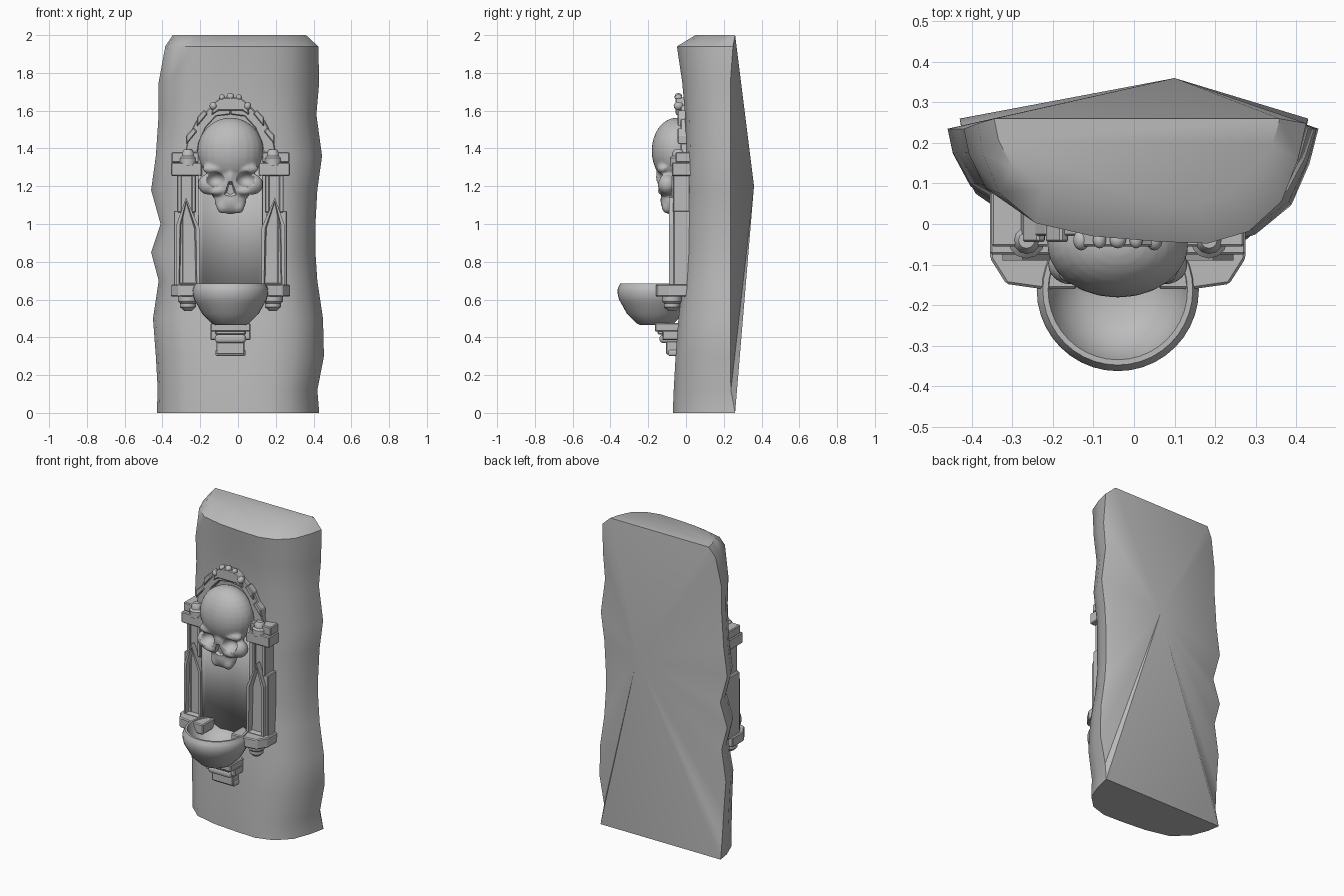
import bpy, bmesh, math
from mathutils import Matrix, Vector

cube = bpy.data.objects.get("Cube")
if cube:
    bpy.data.objects.remove(cube)

CX = -0.04  # centre line of the fountain
stone = bpy.data.materials.new("grey_stone")
stone.use_nodes = True
grey = (0.5, 0.5, 0.5, 1)
stone.diffuse_color = grey
bsdf = next(n for n in stone.node_tree.nodes if n.type == 'BSDF_PRINCIPLED')
bsdf.inputs["Base Color"].default_value = grey
bsdf.inputs["Roughness"].default_value = 0.8


def finish(name, bm, angle=35):
    bmesh.ops.recalc_face_normals(bm, faces=bm.faces)
    mesh = bpy.data.meshes.new(name)
    bm.to_mesh(mesh)
    bm.free()
    mesh.materials.append(stone)
    ob = bpy.data.objects.new(name, mesh)
    bpy.context.collection.objects.link(ob)
    bpy.ops.object.select_all(action='DESELECT')
    ob.select_set(True)
    bpy.context.view_layer.objects.active = ob
    if angle:
        bpy.ops.object.shade_smooth_by_angle(angle=math.radians(angle))
    return ob


def bevel(ob, width, segments=1):
    m = ob.modifiers.new("bevel", 'BEVEL')
    m.width, m.segments, m.limit_method = width, segments, 'ANGLE'


def prism(name, points, y0, y1, side=1, inset=0, width=0.005):
    """Front outline of (distance from centre line, z), extruded from y0 back to y1."""
    bm = bmesh.new()
    front = [bm.verts.new((CX + side * d, y0, z)) for d, z in points]
    face = bm.faces.new(front)
    made = bmesh.ops.extrude_face_region(bm, geom=[face])["geom"]
    back = [v for v in made if isinstance(v, bmesh.types.BMVert)]
    for v in back:
        v.co.y = y1
    bmesh.ops.recalc_face_normals(bm, faces=bm.faces)
    if inset:
        panel = [f for f in bm.faces if all(abs(v.co.y - y0) < 1e-5 for v in f.verts)]
        bmesh.ops.inset_individual(bm, faces=panel, thickness=inset, depth=0)
        bmesh.ops.inset_individual(bm, faces=panel, thickness=0.008, depth=-0.03)
    ob = finish(name, bm, 0)
    if width:
        bevel(ob, width)
    return ob


def box(name, d0, d1, y0, y1, z0, z1, side=1, width=0.005):
    return prism(name, [(d0, z0), (d1, z0), (d1, z1), (d0, z1)], y0, y1, side, 0, width)


def lathe(name, profile, x, y, steps=32):
    bm = bmesh.new()
    rings = [[bm.verts.new((x + r * math.cos(math.tau * i / steps),
                            y + r * math.sin(math.tau * i / steps), z))
              for i in range(steps)] for r, z in profile]
    for a, b in zip(rings, rings[1:]):
        for i in range(steps):
            j = (i + 1) % steps
            bm.faces.new((a[i], a[j], b[j], b[i]))
    bm.faces.new(rings[0])
    bm.faces.new(rings[-1])
    return finish(name, bm)


def balls(name, parts, angle=60):
    """Ellipsoids (centre, radii) in one mesh; off-centre ones are mirrored."""
    bm = bmesh.new()
    for (d, y, z), radii in parts:
        for s in ((1, -1) if d else (1,)):
            place = Matrix.Translation((CX + s * d, y, z)) @ Matrix.Diagonal((*radii, 1))
            bmesh.ops.create_uvsphere(bm, u_segments=24, v_segments=16, radius=1, matrix=place)
    return finish(name, bm, angle)


# Rock slab: levels of (z, left x, right x, front y), joined and closed at the back to one peak
levels = [(0, -.43, .43, -.07), (.12, -.425, .42, -.065), (.3, -.435, .455, -.055),
          (.5, -.45, .45, -.04), (.7, -.42, .42, -.015), (.85, -.46, .41, -.01),
          (1.0, -.41, .41, -.005), (1.18, -.46, .42, 0), (1.36, -.435, .445, 0),
          (1.58, -.42, .415, -.005), (1.75, -.42, .43, -.02), (1.94, -.385, .425, -.048),
          (2.0, -.345, .36, .05)]
section = [(-1, 1), (-.97, .75), (-.87, .42), (-.65, .17), (-.3, .06), (.1, .015), (.4, 0),
           (.65, .1), (.85, .35), (.95, .7), (1, 1)]
bm = bmesh.new()
rows = []
for z, x0, x1, y0 in levels:
    back = 0.26 - 0.025 * min(1, 4 * z * (2 - z))
    rows.append([bm.verts.new(((x0 + x1) / 2 + u * (x1 - x0) / 2, y0 + v * (back - y0), z))
                 for u, v in section])
for a, b in zip(rows, rows[1:]):
    for i in range(len(section) - 1):
        bm.faces.new((a[i], a[i + 1], b[i + 1], b[i]))
bm.faces.new(rows[0])
bm.faces.new(rows[-1])
peak = bm.verts.new((0.1, 0.36, 1.2))
rim = [r[0] for r in rows] + [r[-1] for r in reversed(rows)]
for a, b in zip(rim, rim[1:] + rim[:1]):
    bm.faces.new((a, b, peak))
finish("rock_slab", bm, 40)

# Curved niche wall between the piers
bm = bmesh.new()
strip = []
for i in range(17):
    t = -1 + i / 8
    strip.append([bm.verts.new((CX + 0.17 * t, -0.02 - 0.05 * t * t, z)) for z in (0.62, 1.36)])
for a, b in zip(strip, strip[1:]):
    bm.faces.new((a[0], b[0], b[1], a[1]))
wall = finish("niche_wall", bm)
solid = wall.modifiers.new("thickness", 'SOLIDIFY')
solid.thickness, solid.offset = 0.012, 0

# Piers, capitals, ledges and arch halves on both sides
for side, tag in ((1, "left"), (-1, "right")):
    prism(tag + "_lancet_panel", [(.165, .67), (.285, .67), (.285, 1.0), (.235, 1.14), (.165, .98)],
          -0.09, 0.04, side, 0.018, 0)
    box(tag + "_outer_pier", .25, .3, -0.065, 0.08, .67, 1.07, side)
    box(tag + "_upper_shaft", .19, .275, -0.055, 0.05, 1.0, 1.27, side, 0.015)
    for d in (.195, .27):
        box(tag + "_shaft_rib", d - .012, d + .012, -0.068, 0.02, 1.06, 1.27, side)
    box(tag + "_capital", .15, .315, -0.075, 0.08, 1.255, 1.325, side)
    box(tag + "_capital_step", .165, .312, -0.055, 0.08, 1.325, 1.38, side)
    knob_x = CX + side * .225
    lathe(tag + "_capital_knob", [(.045, 1.31), (.045, 1.35), (.034, 1.36), (.034, 1.375),
                                  (.02, 1.395)], knob_x, -0.04, 12)
    # Ledge with a splayed front corner
    bm = bmesh.new()
    plan = [(.1, .03), (.315, .03), (.315, -.085), (.275, -.148), (.19, -.16), (.1, -.16)]
    base = bm.faces.new([bm.verts.new((CX + side * d, y, .615)) for d, y in plan])
    up = bmesh.ops.extrude_face_region(bm, geom=[base])["geom"]
    bmesh.ops.translate(bm, vec=Vector((0, 0, .065)),
                        verts=[v for v in up if isinstance(v, bmesh.types.BMVert)])
    bevel(finish(tag + "_ledge", bm, 0), 0.006)
    lathe(tag + "_ledge_drop", [(.02, .54), (.042, .56), (.042, .58), (.052, .59), (.052, .625)],
          knob_x, -0.075, 12)
    prism(tag + "_arch", [(.24, 1.37), (.225, 1.46), (.18, 1.55), (.1, 1.625), (0, 1.65), (0, 1.58),
                          (.075, 1.57), (.13, 1.51), (.165, 1.43), (.175, 1.37)], -0.03, 0.05, side)
    for d, z in ((.222, 1.47), (.165, 1.565)):
        prism(tag + "_arch_leaf", [(d + .012, z - .05), (d + .012, z), (d - .025, z + .04),
                                   (d - .045, z + .02)], -0.045, 0.03, side)

# Crest over the arch
prism("crest", [(-.1, 1.575), (-.065, 1.6), (.065, 1.6), (.1, 1.575), (.09, 1.64), (.05, 1.67),
                (-.05, 1.67), (-.09, 1.64)], -0.055, 0.03)
balls("crest_scrolls", [((.09, -.04, 1.625), (.02, .025, .022)), ((.045, -.04, 1.67), (.016, .02, .016)),
                        ((0, -.04, 1.675), (.02, .02, .018))])

# Skull, fused from ellipsoids, with the sockets cut out
skull = balls("skull", [((0, -.05, 1.387), (.175, .132, .176)), ((0, -.06, 1.22), (.12, .09, .12)),
                        ((.08, -.12, 1.292), (.07, .035, .028)), ((.115, -.1, 1.21), (.058, .05, .055)),
                        ((.07, -.115, 1.175), (.055, .035, .025)), ((0, -.115, 1.25), (.03, .045, .06)),
                        ((0, -.085, 1.125), (.085, .05, .073)), ((.04, -.1, 1.095), (.035, .03, .04))])
remesh = skull.modifiers.new("fuse", 'REMESH')
remesh.mode, remesh.voxel_size, remesh.use_smooth_shade = 'VOXEL', 0.009, True
sockets = balls("socket_cutter", [((.08, -.165, 1.236), (.053, .075, .043))])
nose = prism("nose_cutter", [(-.032, 1.155), (0, 1.145), (.032, 1.155), (.008, 1.225), (-.008, 1.225)],
             -0.25, -0.115, 1, 0, 0)
for cutter in (sockets, nose):
    cutter.hide_render = True
    cutter.hide_viewport = True
    cut = skull.modifiers.new("cut", 'BOOLEAN')
    cut.operation, cut.object, cut.solver = 'DIFFERENCE', cutter, 'EXACT'
soften = skull.modifiers.new("soften", 'SMOOTH')
soften.factor, soften.iterations = 0.5, 4

# Basin with rolled rim and hollow bowl
lathe("basin", [(.08, .465), (.1, .475), (.15, .525), (.18, .58), (.192, .6), (.198, .625),
                (.2, .65), (.195, .665), (.185, .685), (.172, .685), (.165, .665), (.14, .61),
                (.09, .57), (.03, .56)], CX, -0.163, 40)

# Stepped corbel under the basin
box("corbel_top", -.105, .105, -0.165, 0, .43, .475)
box("corbel_middle", -.105, .105, -0.125, 0, .385, .435)
box("corbel_tongue", -.08, .08, -0.15, 0, .415, .45)
box("corbel_stem", -.075, .075, -0.105, 0, .31, .42)
bevel(box("corbel_roll", -.082, .082, -0.14, -0.02, .37, .415, 1, 0), 0.018, 3)
bevel(box("corbel_foot", -.08, .08, -0.095, 0, .3, .335, 1, 0), 0.012, 3)
